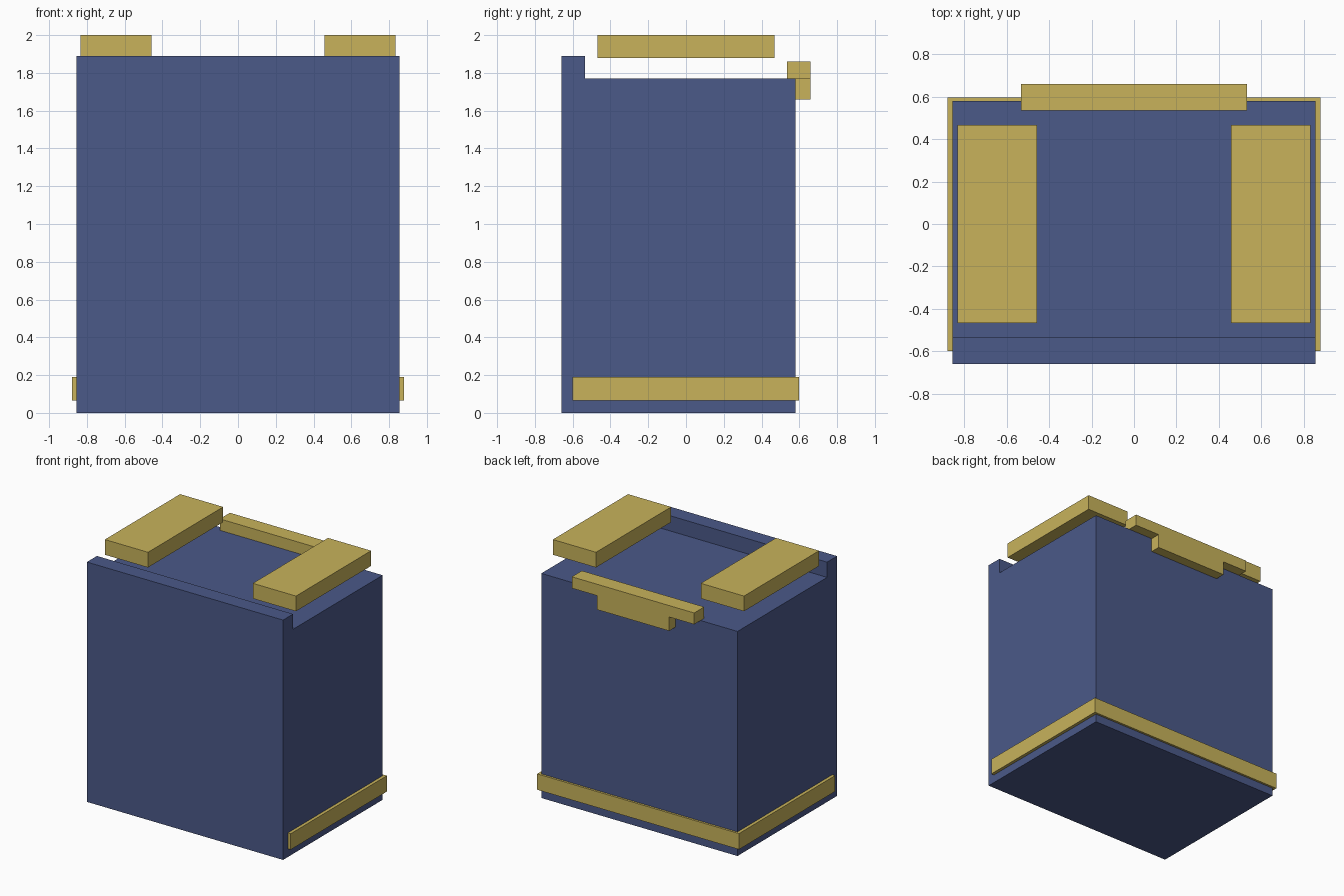
import bpy
import bmesh

cube = bpy.data.objects.get("Cube")
if cube:
    bpy.data.objects.remove(cube, do_unlink=True)


def make_material(name, rgb):
    mat = bpy.data.materials.new(name)
    mat.use_nodes = True
    mat.diffuse_color = (*rgb, 1)
    mat.node_tree.nodes["Principled BSDF"].inputs["Base Color"].default_value = (*rgb, 1)
    return mat


blue = make_material("slate blue", (0.07, 0.1, 0.25))
gold = make_material("dull gold", (0.58, 0.45, 0.105))


def extrude_profile(name, points, axis, start, end, mat):
    """Extrude a closed 2D outline along x (points are y, z) or y (points are x, z)."""
    bm = bmesh.new()
    place = (lambda a, b: (start, a, b)) if axis == "x" else (lambda a, b: (a, start, b))
    face = bm.faces.new([bm.verts.new(place(a, b)) for a, b in points])
    result = bmesh.ops.extrude_face_region(bm, geom=[face])
    moved = [v for v in result["geom"] if isinstance(v, bmesh.types.BMVert)]
    shift = (end - start, 0, 0) if axis == "x" else (0, end - start, 0)
    bmesh.ops.translate(bm, verts=moved, vec=shift)
    bmesh.ops.recalc_face_normals(bm, faces=bm.faces)
    mesh = bpy.data.meshes.new(name)
    bm.to_mesh(mesh)
    bm.free()
    mesh.materials.append(mat)
    obj = bpy.data.objects.new(name, mesh)
    bpy.context.collection.objects.link(obj)
    return obj


def box(name, x, y, z, mat):
    outline = [(y[0], z[0]), (y[1], z[0]), (y[1], z[1]), (y[0], z[1])]
    return extrude_profile(name, outline, "x", x[0], x[1], mat)


# Main body with a raised lip along the front edge
front, lip_back, back = -0.66, -0.535, 0.58
deck, lip_top = 1.77, 1.89
body_outline = [(front, 0), (back, 0), (back, deck), (lip_back, deck),
                (lip_back, lip_top), (front, lip_top)]
extrude_profile("body", body_outline, "x", -0.855, 0.855, blue)

# Band around the sides and back near the base
box("lower_band", (-0.88, 0.88), (-0.6, 0.597), (0.065, 0.19), gold)

# Pads floating over the deck
for side, inner, outer in (("left", 0.457, 0.833), ("right", -0.833, -0.457)):
    box(side + "_shoulder_pad", (inner, outer), (-0.468, 0.468), (1.88, 2), gold)

# T-shaped collar over the back edge: wide bar on the deck, narrower tab below
wide, narrow = 0.533, 0.315
box("collar_bar", (-wide, wide), (0.535, 0.66), (deck, 1.86), gold)
box("collar_tab", (-narrow, narrow), (back, 0.66), (1.66, deck), gold)
